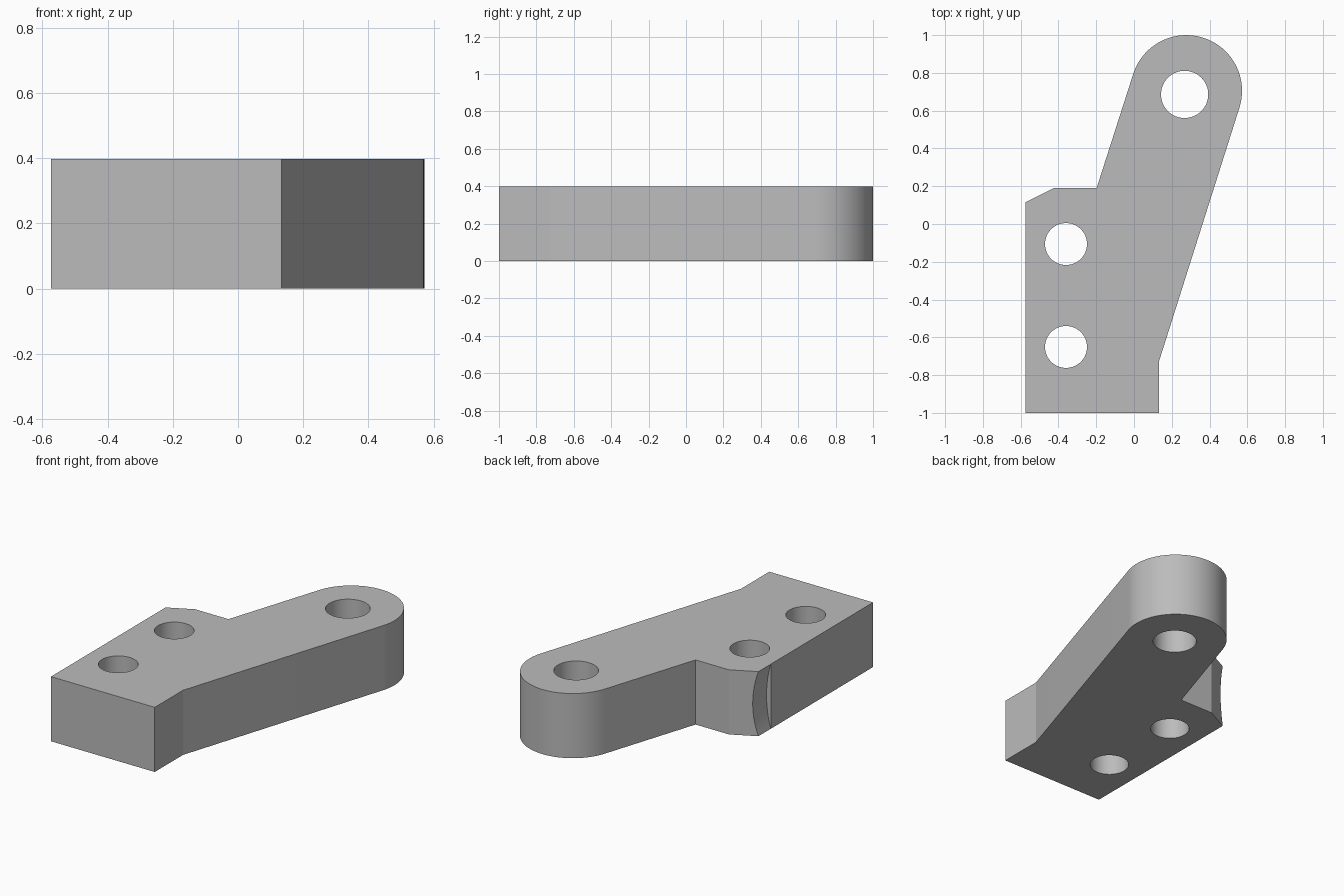
import bpy
import bmesh
from math import cos, sin, pi, radians
from mathutils import Matrix

HEIGHT = 0.398
LEFT = -0.574

cube = bpy.data.objects.get("Cube")
if cube:
    bpy.data.objects.remove(cube, do_unlink=True)

# Plain grey metal
metal = bpy.data.materials.new("grey metal")
metal.use_nodes = True
grey = (0.5, 0.5, 0.5, 1)
metal.diffuse_color = grey
metal.node_tree.nodes["Principled BSDF"].inputs["Base Color"].default_value = grey


def make_object(name, bm):
    bmesh.ops.recalc_face_normals(bm, faces=bm.faces)
    mesh = bpy.data.meshes.new(name)
    bm.to_mesh(mesh)
    bm.free()
    mesh.materials.append(metal)
    obj = bpy.data.objects.new(name, mesh)
    bpy.context.collection.objects.link(obj)
    return obj


def cylinder(name, radius, depth, matrix, segments):
    bm = bmesh.new()
    bmesh.ops.create_cone(bm, cap_ends=True, segments=segments, radius1=radius,
                          radius2=radius, depth=depth, matrix=matrix)
    return make_object(name, bm)


def cut(target, cutter):
    mod = target.modifiers.new(cutter.name, "BOOLEAN")
    mod.operation = "DIFFERENCE"
    mod.solver = "EXACT"
    mod.object = cutter
    bpy.context.view_layer.objects.active = target
    bpy.ops.object.modifier_apply(modifier=mod.name)
    bpy.data.objects.remove(cutter, do_unlink=True)


# Bracket body: mounting block outline with a slanted, round-ended arm
outline = [(-0.198, 0.19), (-0.426, 0.19), (LEFT, 0.115), (LEFT, -1), (0.133, -1), (0.133, -0.725)]
arm_x, arm_y, arm_r = 0.277, 0.705, 0.295
start = radians(-17.5)
for i in range(41):
    a = start + pi * i / 40
    outline.append((arm_x + arm_r * cos(a), arm_y + arm_r * sin(a)))

bm = bmesh.new()
base = bm.faces.new([bm.verts.new((x, y, 0)) for x, y in outline])
top = bmesh.ops.extrude_face_region(bm, geom=[base])["geom"]
bmesh.ops.translate(bm, vec=(0, 0, HEIGHT),
                    verts=[v for v in top if isinstance(v, bmesh.types.BMVert)])
bracket = make_object("bracket", bm)

# Two mounting holes and the larger pivot hole
for x, y, r in [(-0.36, -0.106, 0.111), (-0.36, -0.651, 0.111), (0.268, 0.686, 0.125)]:
    cut(bracket, cylinder("hole_cutter", r, 1, Matrix.Translation((x, y, HEIGHT / 2)), 64))

# Shallow curved relief on the chamfered corner, ending in a flat wall
sag, wall_y, length = 0.029, -0.005, 0.4
half = HEIGHT / 2
radius = (half ** 2 + sag ** 2) / (2 * sag)
place = Matrix.Translation((LEFT + sag - radius, wall_y + length / 2, half))
cut(bracket, cylinder("relief_cutter", radius, length, place @ Matrix.Rotation(pi / 2, 4, "X"), 128))

# Smooth the curved walls, keep the edges crisp
bpy.ops.object.select_all(action="DESELECT")
bracket.select_set(True)
bpy.context.view_layer.objects.active = bracket
bpy.ops.object.shade_smooth_by_angle(angle=radians(15))
